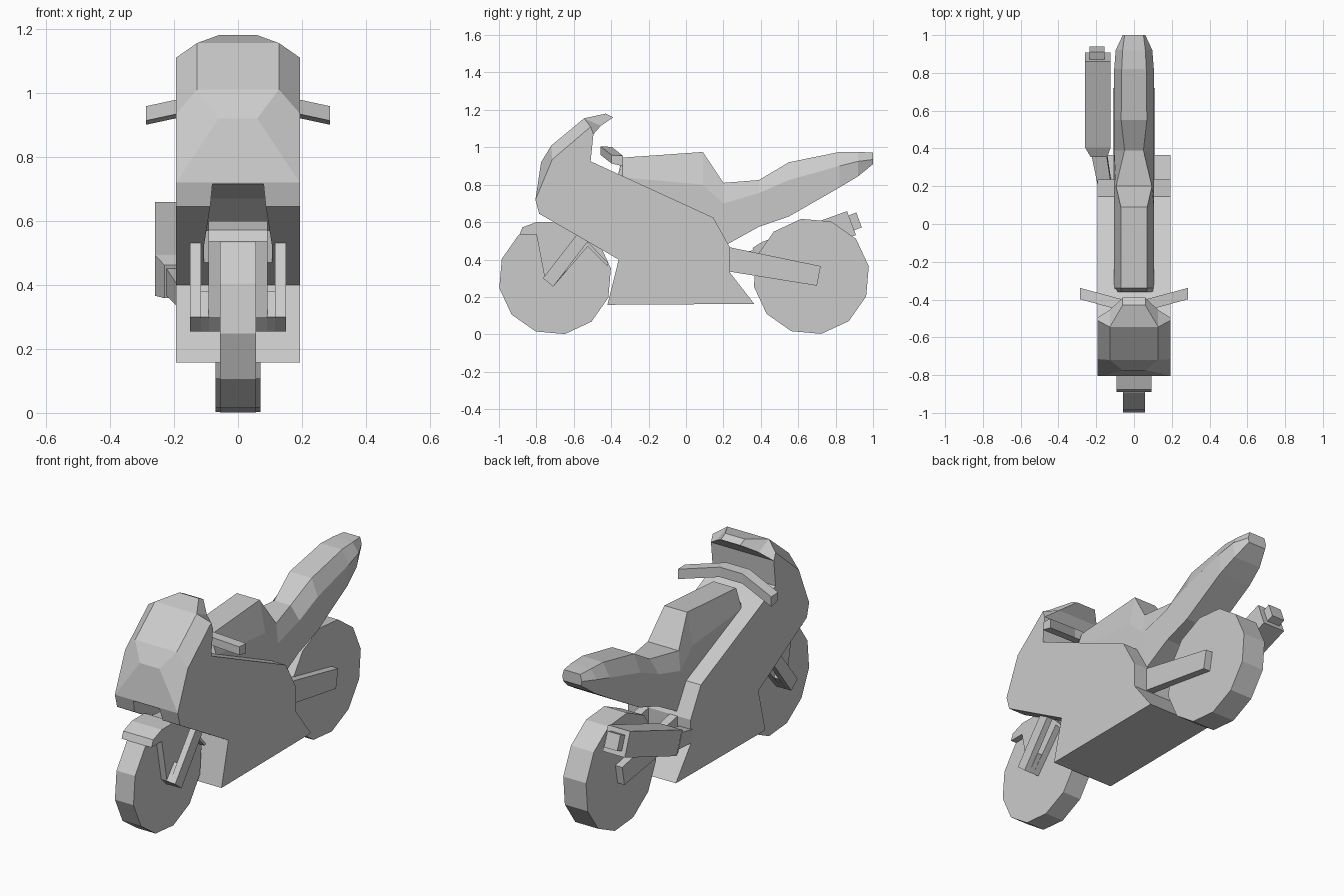
import bpy, bmesh, math
from mathutils import Vector

if "Cube" in bpy.data.objects:
    bpy.data.objects.remove(bpy.data.objects["Cube"])


def make(name, verts, faces):
    bm = bmesh.new()
    vs = [bm.verts.new(v) for v in verts]
    for f in faces:
        bm.faces.new([vs[i] for i in f])
    bmesh.ops.recalc_face_normals(bm, faces=bm.faces)
    me = bpy.data.meshes.new(name)
    bm.to_mesh(me)
    bm.free()
    ob = bpy.data.objects.new(name, me)
    bpy.context.collection.objects.link(ob)
    return ob


def loft(name, rings):
    """Skin a row of equal closed rings and cap both ends."""
    n = len(rings[0])
    verts = [v for r in rings for v in r]
    faces = [list(range(n)), list(range(len(verts) - n, len(verts)))]
    for k in range(len(rings) - 1):
        for i in range(n):
            j = (i + 1) % n
            faces.append([k * n + i, k * n + j, (k + 1) * n + j, (k + 1) * n + i])
    return make(name, verts, faces)


def prism(name, pts, x0, x1):
    """Extrude a side (y, z) profile across x."""
    return loft(name, [[(x, y, z) for y, z in pts] for x in (x0, x1)])


def pair(name, pts, x0, x1):
    for s, side in ((1, "right"), (-1, "left")):
        prism(f"{side}_{name}", pts, s * x0, s * x1)


def wheel(name, y, z, r, w):
    pts = [(y + r * math.cos(math.radians(10 + 30 * k)),
            z + r * math.sin(math.radians(10 + 30 * k))) for k in range(12)]
    prism(name, pts, -w, w)


wheel("front_wheel", -0.70, 0.30, 0.303, 0.057)
wheel("rear_wheel", 0.67, 0.31, 0.312, 0.07)

# Fairing: flat sides with a faceted nose and windscreen
W = 0.193
side = [(-.805, .72), (-.715, .935), (-.51, 1.11), (-.495, 1.07), (-.51, .925),
        (.145, .625), (.235, .465), (.235, .33), (.365, .163), (-.42, .158),
        (-.36, .40), (-.785, .645)]
nose = [(.06, -.775, .92), (.128, -.72, 1.01), (.128, -.545, 1.155),
        (.06, -.43, 1.18), (.06, -.39, 1.16), (.128, -.455, 1.115)]
half = [(W, y, z) for y, z in side] + nose
n, m = len(side), len(half)
B, C1, C2, D, E, F = range(n, m)
verts = half + [(-x, y, z) for x, y, z in half]
faces = []
for o in (0, m):
    for f in (range(n), (0, 1, C1, B), (1, 2, C2, C1), (2, 3, F, C2), (C2, F, E, D)):
        faces.append([i + o for i in f])
strips = [(0, B), (B, C1), (C1, C2), (C2, D), (D, E), (E, F), (F, 3)]
strips += [(i, (i + 1) % n) for i in range(3, n)]
faces += [[a, b, b + m, a + m] for a, b in strips]
fairing = make("fairing", verts, faces)

# Wheel recess under the nose
notch = [(-.95, .715, .08), (-.80, .715, .08), (-.62, .67, .085),
         (-.50, .57, .105), (-.45, .30, .11), (-.95, .30, .11)]
cutter = loft("recess_cutter", [[(s * w, y, z) for y, z, w in notch] for s in (-1, 1)])
cutter.hide_render = True
mod = fairing.modifiers.new("recess", 'BOOLEAN')
mod.operation = 'DIFFERENCE'
mod.solver = 'EXACT'
mod.object = cutter
bpy.context.view_layer.objects.active = fairing
bpy.ops.object.modifier_apply(modifier="recess")
bpy.data.objects.remove(cutter)

# Tank, seat and tail: hexagonal sections (y, z low/mid/top, half width low/mid/top)
sections = [(-.36, .70, .84, .87, .10, .105, .07),
            (-.34, .60, .84, .945, .10, .105, .07),
            (.09, .48, .80, .975, .10, .105, .07),
            (.20, .47, .70, .81, .10, .105, .095),
            (.39, .575, .755, .825, .10, .105, .05),
            (.55, .63, .825, .92, .10, .105, .068),
            (.82, .785, .90, .975, .10, .105, .065),
            (.92, .845, .925, .975, .085, .097, .06),
            (1.0, .91, .935, .972, .055, .06, .05)]
loft("tank_seat_tail", [[(-a, y, l), (a, y, l), (b, y, mid), (c, y, t), (-c, y, t), (-b, y, mid)]
                        for y, l, mid, t, a, b, c in sections])

# Front mudguard with side lobes
prism("front_mudguard", [(-.89, .535), (-.875, .572), (-.80, .60), (-.69, .60), (-.57, .54),
                         (-.415, .38), (-.42, .365), (-.525, .47), (-.71, .255),
                         (-.755, .30), (-.80, .535)], -.092, .092)

# Forks and their feet
pair("fork", [(-.765, .30), (-.71, .255), (-.43, .62), (-.485, .66)], .115, .15)
pair("fork_foot", [(-.76, .30), (-.71, .255), (-.64, .34), (-.69, .38)], .09, .118)

# Swingarm
pair("swingarm", [(.10, .49), (.235, .465), (.72, .365), (.70, .26), (.235, .335), (.10, .36)],
     .065, .112)

# Handlebar, a square bar bent back at both ends
bar = [(-.287, -.368, .928), (-.07, -.427, .975), (.07, -.427, .975), (.287, -.368, .928)]
loft("handlebar", [[(x, y + dy, z + dz) for dy, dz in
                    ((-.03, -.015), (-.03, .03), (.03, .027), (.03, -.028))] for x, y, z in bar])

# Exhaust: pipe, muffler and tip as tilted rectangular sections
up = Vector((0, -.35, .94))


def tube(name, stations):
    rings = []
    for x, y, z, w, h in stations:
        c = Vector((x, y, z))
        rings.append([c + Vector((sx * w, 0, 0)) + up * (sz * h)
                      for sx, sz in ((-1, -1), (1, -1), (1, 1), (-1, 1))])
    loft(name, rings)


tube("exhaust_pipe", [(-.15, .18, .36, .035, .035), (-.185, .38, .41, .04, .045)])
tube("muffler", [(-.185, .375, .41, .045, .055), (-.192, .43, .43, .068, .068),
                 (-.192, .885, .595, .068, .068)])
tube("exhaust_tip", [(-.195, .87, .59, .04, .042), (-.195, .925, .612, .04, .042)])
